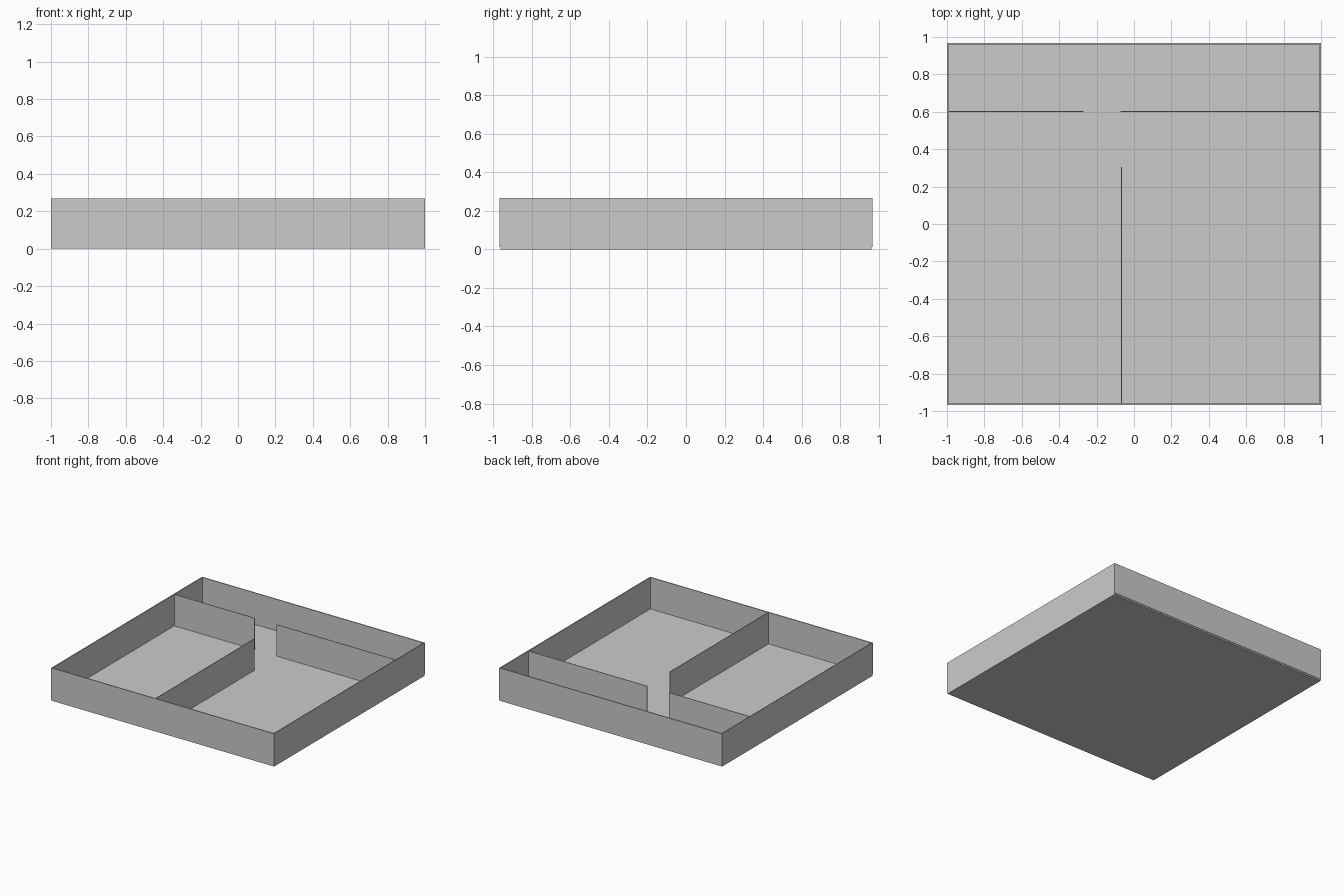
import bpy

if "Cube" in bpy.data.objects:
    bpy.data.objects.remove(bpy.data.objects["Cube"])

H = 0.268          # wall top
FLOOR = 0.012      # floor thickness
HX, HY = 1.0, 0.968
T = 0.008          # outer wall thickness
TI = 0.005         # partition thickness


def box(name, x0, x1, y0, y1, z0, z1):
    bpy.ops.mesh.primitive_cube_add(
        size=1, location=((x0 + x1) / 2, (y0 + y1) / 2, (z0 + z1) / 2))
    ob = bpy.context.object
    ob.name = name
    ob.scale = (x1 - x0, y1 - y0, z1 - z0)
    bpy.ops.object.transform_apply(location=False, rotation=False, scale=True)
    return ob


# Floor slab, slightly inset under the front and back walls
box("floor", -HX + T, HX - T, -HY + 0.004, HY - 0.004, 0, FLOOR)

# Side walls reach the ground, front and back walls sit on the slab
for side, s in (("left", -1), ("right", 1)):
    x = sorted((s * HX, s * (HX - T)))
    box(side + "_wall", *x, -HY + 0.004, HY - 0.004, 0, H)
for side, s in (("front", -1), ("back", 1)):
    y = sorted((s * HY, s * (HY - T)))
    box(side + "_wall", -HX, HX, *y, FLOOR, H)

# Partitions: cross wall with a doorway, and a lengthwise wall
PY, PX = 0.602, -0.067
box("cross_partition_left", -HX + T, -0.27, PY - TI / 2, PY + TI / 2, FLOOR, H)
box("cross_partition_right", -0.072, HX - T, PY - TI / 2, PY + TI / 2, FLOOR, H)
box("long_partition", PX - TI / 2, PX + TI / 2, -HY + T, 0.306, FLOOR, H)
